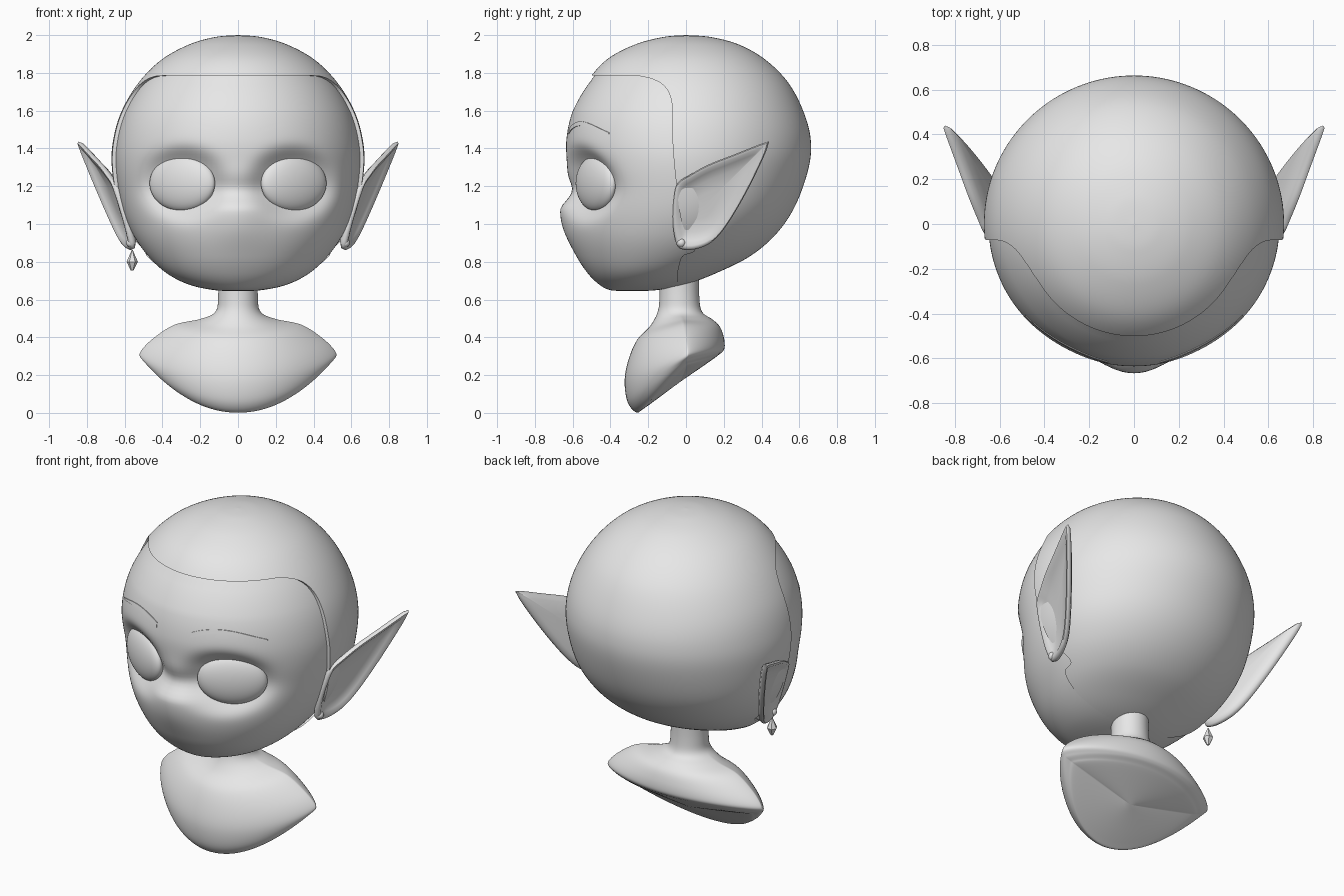
import bpy, bmesh, math
from mathutils import Vector
from mathutils.bvhtree import BVHTree

if "Cube" in bpy.data.objects:
    bpy.data.objects.remove(bpy.data.objects["Cube"])

clay = bpy.data.materials.new("clay grey")
clay.diffuse_color = (0.8, 0.8, 0.8, 1)
clay.use_nodes = True
clay.node_tree.nodes["Principled BSDF"].inputs["Base Color"].default_value = clay.diffuse_color


def spline(rows, n, closed=False):
    """Catmull-Rom curve through rows of numbers."""
    out, k = [], len(rows)
    get = lambda i: rows[i % k] if closed else rows[max(0, min(k - 1, i))]
    for i in range(k if closed else k - 1):
        for j in range(n):
            t = j / n
            out.append([0.5 * (2 * b + (c - a) * t + (2 * a - 5 * b + 4 * c - d) * t * t
                               + (3 * b - a - 3 * c + d) * t ** 3)
                        for a, b, c, d in zip(get(i - 1), get(i), get(i + 1), get(i + 2))])
    if not closed:
        out.append(list(rows[-1]))
    return out


def finish(name, bm, angle=40):
    bmesh.ops.remove_doubles(bm, verts=bm.verts, dist=1e-5)
    bmesh.ops.recalc_face_normals(bm, faces=bm.faces)
    me = bpy.data.meshes.new(name)
    bm.to_mesh(me)
    bm.free()
    me.materials.append(clay)
    ob = bpy.data.objects.new(name, me)
    bpy.context.collection.objects.link(ob)
    smooth(ob, angle)
    return ob


def smooth(ob, angle):
    bpy.ops.object.select_all(action='DESELECT')
    ob.select_set(True)
    bpy.context.view_layer.objects.active = ob
    if angle:
        bpy.ops.object.shade_smooth_by_angle(angle=math.radians(angle))


def skin(rings, caps=True):
    """Bridge closed rings of points into one surface."""
    bm = bmesh.new()
    vs = [[bm.verts.new(p) for p in r] for r in rings]
    n = len(vs[0])
    for a, b in zip(vs, vs[1:]):
        for i in range(n):
            bm.faces.new((a[i], a[(i + 1) % n], b[(i + 1) % n], b[i]))
    if caps:
        bm.faces.new(vs[0])
        bm.faces.new(vs[-1])
    return bm


# Skull levels: height, half width, front y, back y, y of the widest point
LEVELS = [(.645, 0, -.30, -.30, -.30), (.65, .13, -.40, -.15, -.27), (.68, .27, -.46, 0, -.22),
          (.74, .39, -.52, .16, -.17), (.83, .49, -.575, .34, -.10), (.95, .575, -.615, .48, -.04),
          (1.10, .635, -.625, .58, 0), (1.30, .668, -.63, .65, 0), (1.45, .66, -.633, .66, 0),
          (1.60, .615, -.60, .62, 0), (1.75, .525, -.525, .54, 0), (1.87, .405, -.42, .42, 0),
          (1.95, .26, -.27, .28, 0), (1.99, .12, -.12, .13, 0), (2.0, 0, 0, 0, 0)]


def skull(face):
    rings, n = [], 144
    for z, w, yf, yb, yc in spline(LEVELS, 9):
        w = max(w, 0)
        if face:    # slightly smaller than the hair, except for the face front
            w, yb = w * .97, yc + (yb - yc) * .977
            yf = min(yc, yf + .012 * max(0, min(1, (z - 1.6) / .15)))
        ring = []
        for i in range(n):
            t = 2 * math.pi * i / n
            s, c = math.sin(t), math.cos(t)
            x, y = w * s, yc + (yc - yb if c < 0 else yf - yc) * c
            if face and c > 0:
                # muzzle bump, nose bridge dip and eye sockets
                spread = .06 if z > 1.07 else .17
                y -= .043 * math.exp(-(x / .17) ** 2 - ((z - 1.07) / spread) ** 2)
                y += .025 * math.exp(-(x / .35) ** 2 - ((z - 1.18) / .06) ** 2)
                r = math.hypot((abs(x) - .295) / .2, (z - 1.215) / .165)
                y += .09 * math.exp(-r ** 4)
            ring.append((x, y, 1.3 + (z - 1.3) * .99 if face and z > 1.3 else z))
        rings.append(ring)
    return skin(rings, False)


# Head
bm = skull(True)
bm.normal_update()
tree = BVHTree.FromBMesh(bm)
finish("head", bm, 60)

# Hair cap: larger skull trimmed to the hairline
hair = finish("hair_cap", skull(False), 0)
LINE = [(1, 2.2), (-1, 2.2), (-1, 1.785), (-.3, 1.785)]
LINE += spline([(-.25, 1.784), (-.18, 1.768), (-.12, 1.735), (-.085, 1.68), (-.072, 1.6),
                (-.07, 1.42), (-.05, 1.2), (-.02, 1.0), (.05, .87), (-.02, .83), (-.045, .75)], 5)
LINE += [(-.05, .5), (1, .5)]
cutter = finish("hair_cutter", skin([[(x, y, z) for y, z in LINE] for x in (-1, 1)]), 0)
cutter.hide_render = True
mod = hair.modifiers.new("trim", 'BOOLEAN')
mod.operation, mod.solver, mod.object = 'INTERSECT', 'EXACT', cutter
smooth(hair, 0)
bpy.ops.object.modifier_apply(modifier="trim")
bpy.data.objects.remove(cutter)
smooth(hair, 40)

# Neck and bust: half width, front y z, back y z, side y z, roundness power
BUST = [(.105, -.14, .78, .07, .78, -.035, .78, 1), (.105, -.14, .62, .07, .62, -.035, .62, 1),
        (.12, -.15, .535, .085, .535, -.03, .535, 1), (.20, -.19, .46, .14, .495, -.02, .497, 1.1),
        (.34, -.26, .385, .18, .455, -.01, .465, 1.3), (.46, -.305, .28, .20, .40, 0, .385, 1.5),
        (.52, -.325, .17, .205, .35, .01, .315, 1.6), (.50, -.31, .06, .195, .325, 0, .28, 1.6),
        (.46, -.265, .004, .17, .305, 0, .262, 1.6), (.38, -.22, .025, .13, .275, 0, .24, 1.5),
        (0, -.03, .165, -.03, .165, -.03, .165, 1)]
rings = []
for w, fy, fz, by, bz, sy, sz, p in spline(BUST, 6):
    ring = []
    for i in range(96):
        t = 2 * math.pi * i / 96
        c = math.cos(t)
        k = abs(c) ** p
        ey, ez = (fy, fz) if c > 0 else (by, bz)
        ring.append((w * math.sin(t), sy + (ey - sy) * k, max(0, sz + (ez - sz) * k)))
    rings.append(ring)
finish("neck_and_bust", skin(rings, False), 60)

# Ear outline seen from the side (y, z), and its layers (scale, outward offset)
EAR = spline([(-.045, 1.215), (.02, 1.26), (.12, 1.315), (.26, 1.37), (.42, 1.432), (.435, 1.42),
              (.40, 1.33), (.31, 1.15), (.21, .985), (.13, .90), (.04, .865), (-.035, .872),
              (-.06, .93), (-.07, 1.02), (-.065, 1.13)], 5, True)
LAYERS = [(0, -.05), (.5, -.045), (.85, -.035), (.97, -.018), (1, 0), (.97, .012), (.9, .012),
          (.8, -.002), (.6, -.018), (.3, -.022), (0, -.022)]


def ellipsoid(name, loc, size, turn=0, u=48, v=32):
    bm = bmesh.new()
    bmesh.ops.create_uvsphere(bm, u_segments=u, v_segments=v, radius=1)
    ob = finish(name, bm, 60)
    ob.location, ob.scale, ob.rotation_euler = loc, size, (0, 0, turn)


for side, tag in ((-1, "left"), (1, "right")):
    # Pointed ear lying on a slanted plane
    rings = []
    for s, off in LAYERS:
        ring = []
        for y, z in EAR:
            y, z = .1 + (y - .1) * s, 1.1 + (z - 1.1) * s
            x = .66 + .253 * (y + .04) + .29 * (z - 1.22) + off
            ring.append((side * x, y, z))
        rings.append(ring)
    finish(tag + "_ear", skin(rings, False), 60)

    # Eye
    ellipsoid(tag + "_eye", (side * .295, -.475, 1.215), (.195, .062, .147), side * math.radians(29))

    # Thin eyebrow laid on the forehead
    bm = bmesh.new()
    rows = []
    for i in range(25):
        t = i / 24
        x = side * (.115 + .37 * t)
        mid = 1.492 + .045 * math.sin(math.pi * t ** .9) - .012 * t
        half = .003 + .012 * (1 - t) ** .7
        row = []
        for z in (mid - half, mid, mid + half):
            hit = tree.ray_cast(Vector((x, -2, z)), Vector((0, 1, 0)))[0]
            row += [bm.verts.new((x, hit.y - .004, z)), bm.verts.new((x, hit.y + .004, z))]
        rows.append([row[j] for j in (0, 2, 4, 5, 3, 1)])
    for a, b in zip(rows, rows[1:]):
        for j in range(6):
            bm.faces.new((a[j], a[(j + 1) % 6], b[(j + 1) % 6], b[j]))
    bm.faces.new(rows[0])
    bm.faces.new(rows[-1])
    finish(tag + "_eyebrow", bm)

    # Ear stud
    ellipsoid(tag + "_ear_stud", (side * .568, -.025, .90), (.024,) * 3, 0, 20, 12)

# Hanging gem on one earring
GEM = [(.003, .862), (.010, .845), (.030, .80), (.008, .755)]
finish("earring_gem", skin([[(-.56 + r * math.cos(i * math.pi / 3), -.03 + r * math.sin(i * math.pi / 3), z)
                             for i in range(6)] for r, z in GEM]), 20)
